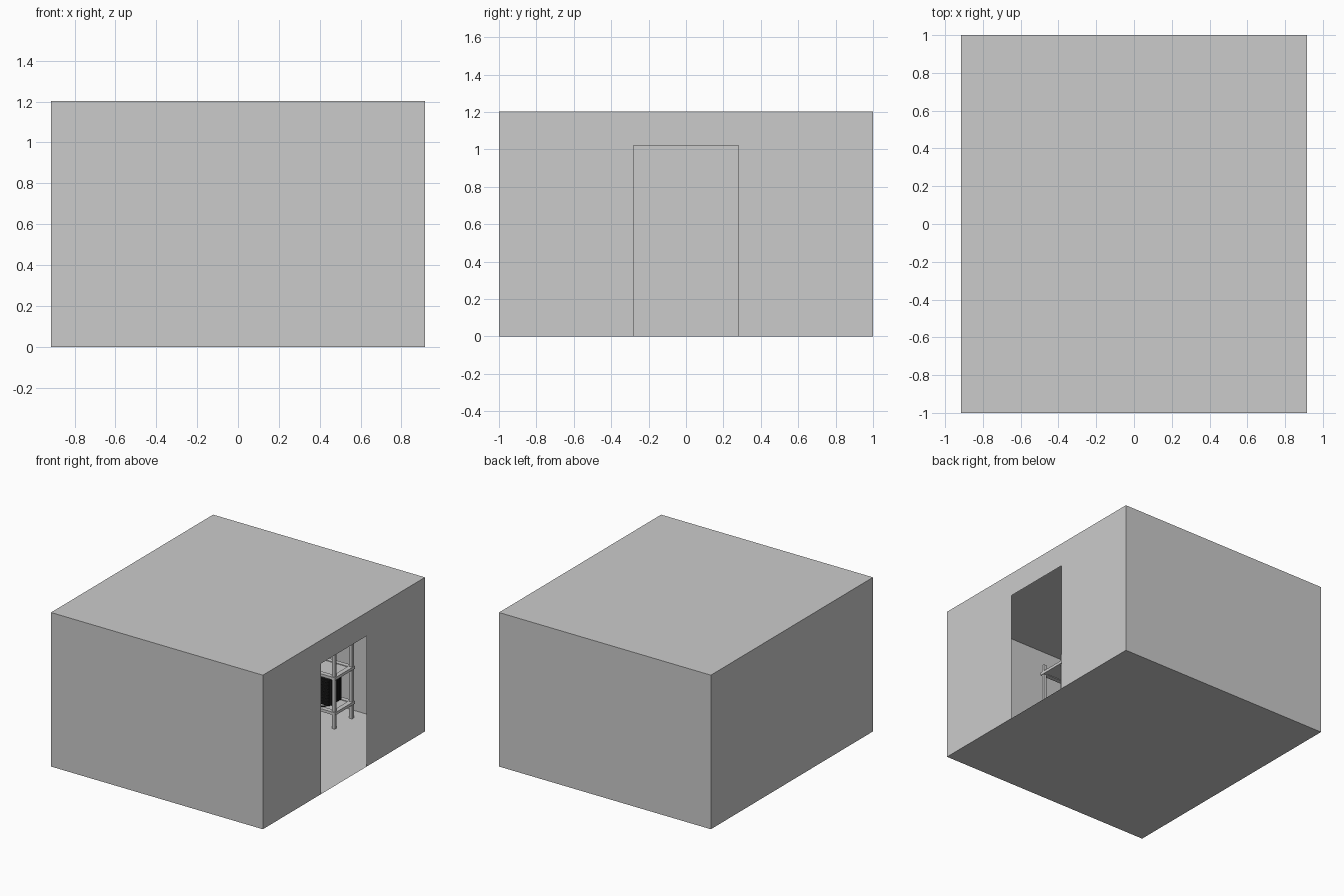
import bpy, bmesh
from mathutils import Matrix, Vector

if "Cube" in bpy.data.objects:
    bpy.data.objects.remove(bpy.data.objects["Cube"])

HX, HY, H = 0.915, 1.0, 1.203      # room half sizes and height
DOOR_Y, DOOR_Z = 0.28, 1.02        # door half width and height

black = bpy.data.materials.new("black")
black.diffuse_color = (0.015, 0.015, 0.015, 1)
black.use_nodes = True
black.node_tree.nodes["Principled BSDF"].inputs["Base Color"].default_value = black.diffuse_color


def finish(name, bm, mat=None):
    me = bpy.data.meshes.new(name)
    bm.to_mesh(me)
    bm.free()
    ob = bpy.data.objects.new(name, me)
    bpy.context.collection.objects.link(ob)
    if mat:
        me.materials.append(mat)
    return ob


def add_box(bm, lo, hi):
    lo, hi = Vector(lo), Vector(hi)
    m = Matrix.Translation((lo + hi) / 2) @ Matrix.Diagonal((*(hi - lo), 1))
    bmesh.ops.create_cube(bm, size=1, matrix=m)


# Room: thin shell with the right wall replaced by one holding the doorway
bm = bmesh.new()
add_box(bm, (-HX, -HY, 0), (HX, HY, H))
bm.faces.ensure_lookup_table()
right = max(bm.faces, key=lambda f: f.calc_center_median().x)
bmesh.ops.delete(bm, geom=[right], context='FACES_ONLY')
outline = [(-HY, 0), (-DOOR_Y, 0), (-DOOR_Y, DOOR_Z), (DOOR_Y, DOOR_Z),
           (DOOR_Y, 0), (HY, 0), (HY, H), (-HY, H)]
bm.faces.new([bm.verts.new((HX, y, z)) for y, z in outline])
bmesh.ops.remove_doubles(bm, verts=bm.verts, dist=1e-5)
finish("room_shell", bm)


def rack(name, x0, x1, y0, y1):
    """Storage rack; the numbers are the post centres."""
    p, o = 0.012, 0.018
    # Corner posts
    bm = bmesh.new()
    for x in (x0, x1):
        for y in (y0, y1):
            add_box(bm, (x - p, y - p, 0), (x + p, y + p, 1.01))
    finish(name + "_posts", bm)
    # Shelves: thin plate plus a rail on each side
    bm = bmesh.new()
    for i in range(4):
        z = 0.115 + 0.273 * i
        add_box(bm, (x0, y0, z), (x1, y1, z + 0.012))
        for y in (y0, y1):
            add_box(bm, (x0 - o, y - o, z - 0.005), (x1 + o, y + o, z + 0.017))
        for x in (x0, x1):
            add_box(bm, (x - o, y0 - o, z - 0.005), (x + o, y1 + o, z + 0.017))
    finish(name + "_shelves", bm)


rack("back_rack", -0.36, 0.36, 0.675, 0.885)
rack("front_rack", -0.62, 0.10, -0.885, -0.675)


# Black finned unit on the lower shelf of the back rack
bm = bmesh.new()
add_box(bm, (0.13, 0.71, 0.14), (0.29, 0.85, 0.345))
for i in range(8):
    z = 0.15 + 0.025 * i
    add_box(bm, (0.13, 0.698, z), (0.29, 0.712, z + 0.012))
for i in range(6):
    y = 0.715 + 0.024 * i
    add_box(bm, (0.285, y, 0.145), (0.302, y + 0.012, 0.34))
finish("finned_unit", bm, black)

# Short cable lying in front of the unit
cu = bpy.data.curves.new("cable", 'CURVE')
cu.dimensions = '3D'
cu.bevel_depth = 0.005
cu.bevel_resolution = 2
sp = cu.splines.new('NURBS')
pts = [(0.20, 0.70, 0.15), (0.22, 0.67, 0.14), (0.27, 0.665, 0.14), (0.28, 0.70, 0.15)]
sp.points.add(len(pts) - 1)
for q, co in zip(sp.points, pts):
    q.co = (*co, 1)
sp.use_endpoint_u = True
cable = bpy.data.objects.new("cable", cu)
bpy.context.collection.objects.link(cable)
cu.materials.append(black)
